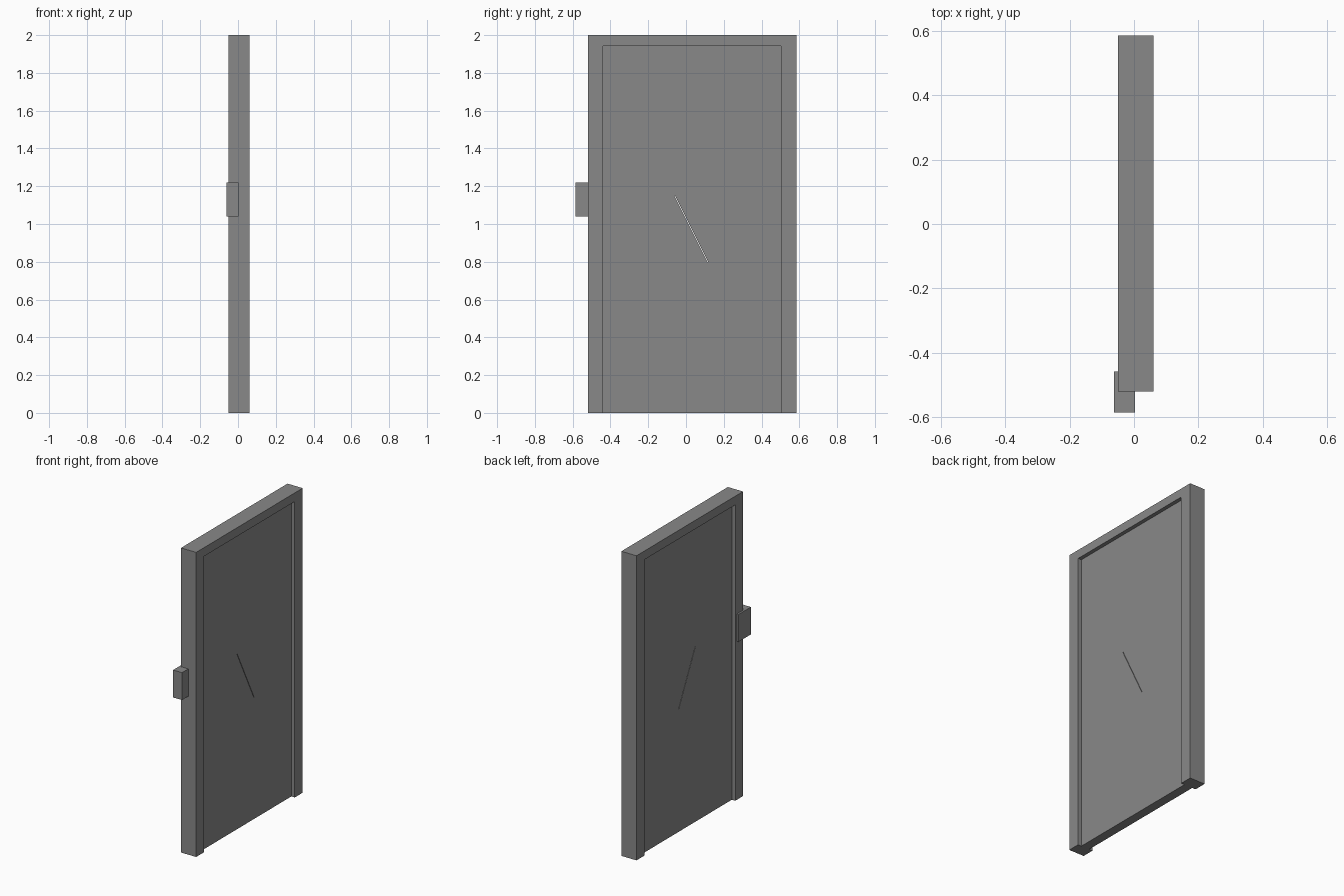
import bpy
import bmesh
import math
from mathutils import Matrix, Vector

if "Cube" in bpy.data.objects:
    bpy.data.objects.remove(bpy.data.objects["Cube"], do_unlink=True)

# One flat grey for every part
grey = bpy.data.materials.new("door_grey")
grey.use_nodes = True
colour = (0.25, 0.25, 0.25, 1)
grey.diffuse_color = colour
grey.node_tree.nodes["Principled BSDF"].inputs["Base Color"].default_value = colour


def prism(name, outline, x0, x1):
    """Extrude a (y, z) outline along x."""
    bm = bmesh.new()
    face = bm.faces.new([bm.verts.new((x0, y, z)) for y, z in outline])
    out = bmesh.ops.extrude_face_region(bm, geom=[face])
    verts = [v for v in out["geom"] if isinstance(v, bmesh.types.BMVert)]
    bmesh.ops.translate(bm, verts=verts, vec=(x1 - x0, 0, 0))
    bmesh.ops.recalc_face_normals(bm, faces=bm.faces)
    mesh = bpy.data.meshes.new(name)
    bm.to_mesh(mesh)
    bm.free()
    mesh.materials.append(grey)
    obj = bpy.data.objects.new(name, mesh)
    bpy.context.collection.objects.link(obj)
    return obj


def rect(y0, y1, z0, z1):
    return [(y0, z0), (y1, z0), (y1, z1), (y0, z1)]


def strip(a, b, width):
    """Thin outline running from a to b."""
    a, b = Vector(a), Vector(b)
    side = (b - a).orthogonal().normalized() * width / 2
    return [a + side, b + side, b - side, a - side]


def cut(target, cutter):
    cutter.hide_render = True
    cutter.hide_set(True)
    mod = target.modifiers.new(cutter.name, "BOOLEAN")
    mod.operation = "DIFFERENCE"
    mod.solver = "EXACT"
    mod.object = cutter


Y0, Y1, TOP = -0.52, 0.585, 2.0
IN0, IN1, HEAD = -0.44, 0.503, 1.943

# Surround: two jambs and a head in one arch outline
prism("door_frame", [(Y0, 0), (Y0, TOP), (Y1, TOP), (Y1, 0),
                     (IN1, 0), (IN1, HEAD), (IN0, HEAD), (IN0, 0)], -0.05, 0.06)

# Recessed leaf with a fine seam and a slanting slit
panel = prism("door_panel", rect(IN0, IN1, 0, HEAD), -0.025, 0.035)
bend = (-0.06, 1.15)
cut(panel, prism("slit_cutter", strip(bend, (0.115, 0.80), 0.003), -0.1, 0.1))
cut(panel, prism("seam_cutter", strip((-0.06, 1.97), bend, 0.002), 0.033, 0.1))

# Lock block wrapping the front corner of the frame
prism("lock_block", rect(-0.585, -0.457, 1.04, 1.22), -0.062, 0.003)
